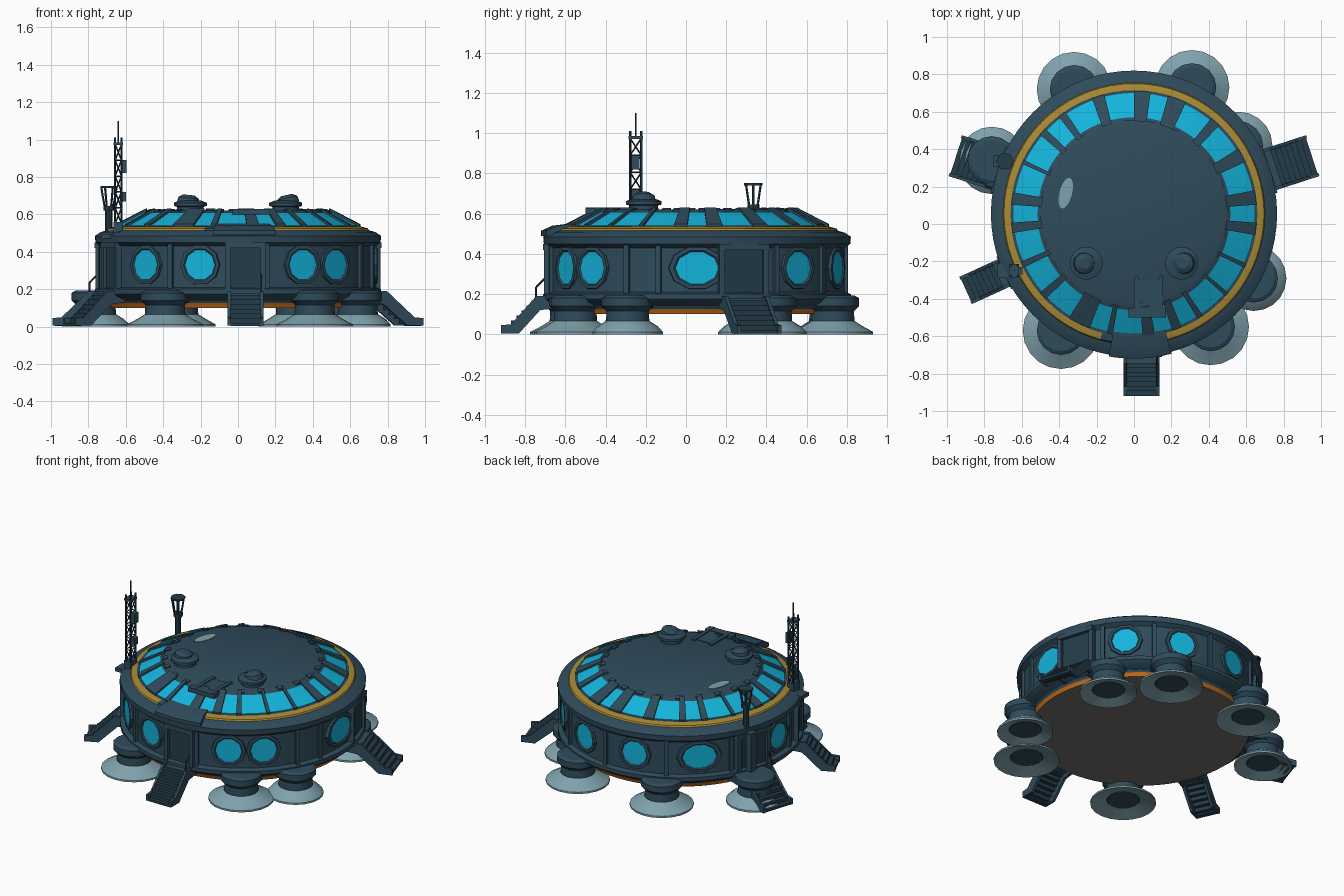
import bpy, bmesh, math
from mathutils import Matrix, Vector

if "Cube" in bpy.data.objects:
    bpy.data.objects.remove(bpy.data.objects["Cube"])

def lin(c):
    return tuple((v / 255 / 12.92 if v < 11 else ((v / 255 + .055) / 1.055) ** 2.4) for v in c) + (1,)

COLOURS = [("dark_blue_hull", (47, 75, 91)), ("cyan_glass", (20, 180, 220)), ("pale_pad", (128, 162, 172)),
           ("mustard_trim", (170, 138, 52)), ("orange_rim", (196, 108, 28)), ("brown_grey_underside", (118, 112, 108)),
           ("deep_blue_metal", (36, 60, 74))]
MATS = []
for n, c in COLOURS:
    m = bpy.data.materials.new(n)
    m.diffuse_color = lin(c)
    m.use_nodes = True
    m.node_tree.nodes["Principled BSDF"].inputs["Base Color"].default_value = m.diffuse_color
    MATS.append(m)
HULL, GLASS, PAD, TRIM, RIM, UNDER, METAL = range(7)
C = Matrix.Translation((0, .055, 0))

def frame(a):
    """Local frame: outward is -y, angle a in degrees counted from the front."""
    return C @ Matrix.Rotation(math.radians(a), 4, 'Z')

def finish(bm, name):
    bmesh.ops.recalc_face_normals(bm, faces=bm.faces)
    me = bpy.data.meshes.new(name)
    bm.to_mesh(me)
    bm.free()
    for m in MATS:
        me.materials.append(m)
    ob = bpy.data.objects.new(name, me)
    bpy.context.collection.objects.link(ob)
    return ob

def box(bm, M, lo, hi, mat=HULL):
    lo, hi = Vector(lo), Vector(hi)
    s = hi - lo
    T = M @ Matrix.Translation((lo + hi) / 2) @ Matrix.Diagonal((s.x, s.y, s.z, 1))
    for v in bmesh.ops.create_cube(bm, size=1, matrix=T)['verts']:
        for f in v.link_faces:
            f.material_index = mat

def rod(bm, M, p, q, r, n=6, r2=None, mat=METAL):
    p, q = Vector(p), Vector(q)
    d = q - p
    T = M @ Matrix.Translation((p + q) / 2) @ d.to_track_quat('Z', 'Y').to_matrix().to_4x4()
    res = bmesh.ops.create_cone(bm, cap_ends=True, segments=n, radius1=r, radius2=r if r2 is None else r2,
                                depth=d.length, matrix=T)
    for v in res['verts']:
        for f in v.link_faces:
            f.material_index = mat

def lathe(bm, M, prof, n, phase=0):
    """prof: (radius, z, material of the band up to the next point)"""
    rings = []
    for r, z, _ in prof:
        k = 1 if r == 0 else n
        rings.append([bm.verts.new(M @ Vector((r * math.sin(t), -r * math.cos(t), z)))
                      for t in (2 * math.pi * (i + phase) / n for i in range(k))])
    for (a, b), (_, _, mat) in zip(zip(rings, rings[1:]), prof):
        for i in range(n):
            vs = [a[i % len(a)], a[(i + 1) % len(a)], b[(i + 1) % len(b)], b[i % len(b)]]
            f = bm.faces.new(list(dict.fromkeys(vs)))
            f.material_index = mat

def sector(bm, a0, a1, prof, mat, n=4):
    """Sweep a closed (radius, z) section between two angles."""
    rings = []
    for i in range(n + 1):
        M = frame(a0 + (a1 - a0) * i / n)
        rings.append([bm.verts.new(M @ Vector((0, -r, z))) for r, z in prof])
    k = len(prof)
    fs = [bm.faces.new(rings[0]), bm.faces.new(rings[-1][::-1])]
    for a, b in zip(rings, rings[1:]):
        fs += [bm.faces.new((a[j], b[j], b[(j + 1) % k], a[(j + 1) % k])) for j in range(k)]
    for f in fs:
        f.material_index = mat

# Main hull: underside, orange rim, flanges, wall and roof
bm = bmesh.new()
lathe(bm, C, [(0, .10, UNDER), (.68, .10, RIM), (.69, .125, HULL), (.70, .14, HULL), (.75, .16, HULL),
              (.765, .175, HULL), (.765, .2, HULL), (.735, .21, HULL), (.735, .43, HULL), (.762, .45, HULL),
              (.765, .485, HULL), (.735, .505, HULL), (.70, .515, TRIM), (.695, .525, TRIM), (.66, .535, HULL),
              (.65, .535, HULL), (.505, .61, HULL), (.48, .62, HULL), (0, .62, HULL)], 72)
for f in bm.faces:  # trim ring is interrupted above the front door
    c = f.calc_center_median()
    if f.material_index == TRIM and c.y < 0 and -.2 < c.x < .17:
        f.material_index = HULL
finish(bm, "hull")

# Sloped skylight panels with raised ribs between them
def slope(r):
    return .535 + (.65 - r) * .075 / .145
def band(r0, r1, lift):
    return [(r0, slope(r0) - .01), (r1, slope(r1) - .01), (r1, slope(r1) + lift), (r0, slope(r0) + lift)]
wide = [18, 39, 58, 97, 117, 147, 163, 196, 213, 231, 267, 311, 327, 343]
narrow = [0, 78, 132, 180, 253, 284, 297]
panels = sorted([(a + 90, 7) for a in wide] + [(a + 90, 4.2) for a in narrow])
bm, ribs = bmesh.new(), bmesh.new()
for i, (a, h) in enumerate(panels):
    sector(bm, a - h, a + h, band(.645, .515, .004), GLASS)
    b, hb = panels[(i + 1) % len(panels)]
    if b < a:
        b += 360
    mid, half = (a + h + b - hb) / 2, max(.9, (b - hb - a - h) / 2)
    sector(ribs, mid - half, mid + half, band(.657, .495, .016), HULL, 2)
finish(bm, "skylight_glass")
finish(ribs, "skylight_ribs")

# Octagonal wall windows with thick frames
bm = bmesh.new()
for a in (-42, -16, 28, 45, 90, 133, 161, 192, 224, 270):
    s = 1.3 if a in (90, 224) else 1
    W = frame(a) @ Matrix.Translation((0, -.725, .33)) @ Matrix.Rotation(math.pi / 2, 4, 'X') @ Matrix.Diagonal((s, 1, 1, 1))
    lathe(bm, W, [(.112, -.02, HULL), (.108, .018, HULL), (.09, .02, HULL), (.083, .013, GLASS), (0, .013, GLASS)], 10, .5)
finish(bm, "wall_windows")

# Stairs: angle, sideways offset, half width, tip radius
STAIRS = [(0, .04, .095, .975), (108, 0, .115, 1.005), (252, 0, .115, 1.005), (294.5, 0, .08, .99)]
bm, doors, rails = bmesh.new(), bmesh.new(), bmesh.new()
for a, off, w, tip in STAIRS:
    M = frame(a) @ Matrix.Translation((off, 0, 0))
    for s in (-1, 1):  # stringers
        sec = [(.70, .19), (.80, .19), (tip - .05, .05), (tip, .045), (tip, .005), (tip - .09, .005), (.78, .12), (.70, .13)]
        sides = [[bm.verts.new(M @ Vector((s * x, -r, z))) for r, z in sec] for x in (w, w - .018)]
        bm.faces.new(sides[0])
        bm.faces.new(sides[1][::-1])
        for i in range(8):
            j = (i + 1) % 8
            bm.faces.new((sides[0][i], sides[0][j], sides[1][j], sides[1][i]))
        # door posts and short hand rails
        box(doors, M, (s * w - .014, -.76, .2), (s * w + .014, -.70, .45))
    n = 7
    box(bm, M, (-w + .01, -.80, .15), (w - .01, -.68, .18))
    for i in range(n):  # treads
        r0 = .79 + (tip - .80) * i / n
        z = .165 - .15 * i / (n - 1)
        box(bm, M, (-w + .015, -r0 - .034, max(z - .025, .004)), (w - .015, -r0, z + .004), METAL)
    box(doors, M, (-w + .015, -.742, .2), (w - .015, -.70, .42), METAL)
    box(doors, M, (-w - .015, -.765, .42), (w + .015, -.70, .45))
    if a in (0, 252):
        x = w - .01
        for r in (.755, .80):
            rod(rails, M, (x, -r, .18), (x, -r, .28 - (r - .755)), .005)
        rod(rails, M, (x, -.755, .28), (x, -.80, .235), .005)
finish(bm, "stairs")
finish(doors, "doorways")
finish(rails, "hand_rails")

# Wall pilasters
bm = bmesh.new()
for a in (-60, -29, 12, 62, 75, 122, 147, 176, 208, 240, 262, 280):
    sector(bm, a - 1, a + 1, [(.72, .2), (.752, .2), (.752, .45), (.72, .45)], HULL, 1)
finish(bm, "wall_pilasters")

# Canopy over the front door and roof hatch rails behind it
bm = bmesh.new()
sector(bm, -10, 15, [(.64, .50), (.775, .49), (.775, .515), (.72, .54), (.64, .55)], HULL, 8)
I = Matrix()
for x in (.0, .13):
    box(bm, I, (x, -.50, .615), (x + .025, -.28, .63))
box(bm, I, (.025, -.45, .615), (.13, -.30, .624))
box(bm, I, (-.03, -.50, .60), (.17, -.45, .628))
finish(bm, "canopy_and_hatch")

# Roof rim curb with small clamps
bm = bmesh.new()
for k in range(24):
    sector(bm, k * 15 + 1, k * 15 + 6, [(.47, .615), (.50, .605), (.50, .62), (.47, .628)], HULL, 2)
finish(bm, "roof_clamps")

# Two roof vents with tilted caps
bm = bmesh.new()
for s in (-1, 1):
    V = Matrix.Translation((s * .255, -.21, .62))
    lathe(bm, V, [(.07, -.01, HULL), (.07, .02, HULL), (.088, .025, HULL), (.088, .042, HULL), (.055, .055, HULL), (0, .055, HULL)], 20)
    T = V @ Matrix.Translation((s * .01, 0, .058)) @ Matrix.Rotation(-s * .22 if s > 0 else .1, 4, 'Y')
    lathe(bm, T, [(0, -.02, HULL), (.06, -.02, HULL), (.055, .01, HULL), (.03, .026, HULL), (0, .026, HULL)], 12)
finish(bm, "roof_vents")

# Pale plate on the roof
bm = bmesh.new()
P = Matrix.Translation((-.365, .165, .62)) @ Matrix.Rotation(-.25, 4, 'Z') @ Matrix.Diagonal((.4, 1, 1, 1))
lathe(bm, P, [(.085, -.002, PAD), (.085, .004, PAD), (0, .004, PAD)], 16)
finish(bm, "roof_plate")

# Landing legs: pale flared pads and dark columns
pads, cols = bmesh.new(), bmesh.new()
for x, y, r in ((-.32, .72, .2), (.31, .73, .2), (.56, .42, .18), (.64, -.29, .175), (.41, -.55, .205),
                (-.39, -.57, .205), (-.76, .34, .18)):
    L = Matrix.Translation((x, y, 0))
    lathe(pads, L, [(.09, .03, PAD), (r - .02, .006, PAD), (r, 0, PAD), (r, .012, PAD), (.15, .04, PAD), (.11, .065, PAD)], 20)
    lathe(cols, L, [(0, .022, HULL), (.10, .022, HULL), (.125, .05, HULL), (.108, .065, HULL), (.105, .115, HULL),
                    (.13, .14, HULL), (.13, .18, HULL), (.11, .192, HULL), (0, .192, HULL)], 16)
    d = Vector((x, y - .055, 0))
    a = math.degrees(math.atan2(d.x, -d.y))
    box(cols, frame(a), (-.12, -d.length, .13), (.12, -.62, .185))
finish(pads, "foot_pads")
finish(cols, "leg_columns")

# Tall lattice mast with antenna boxes
bm = bmesh.new()
A = Matrix.Translation((-.64, -.25, 0))
cor = [(-.017, -.028), (.017, -.028), (.017, .028), (-.017, .028)]
for i in range(4):
    (x, y), (u, v) = cor[i], cor[(i + 1) % 4]
    rod(bm, A, (x, y, .48), (x, y, 1.01), .006)
    for k in range(6):
        z = .55 + k * .085
        rod(bm, A, (x, y, z), (u, v, z), .004, 4)
        rod(bm, A, (x, y, z), (u, v, z + .085 if k < 5 else z), .004, 4)
rod(bm, A, (0, 0, .98), (0, 0, 1.10), .004)
box(bm, A, (-.025, -.035, .5), (.025, .035, .56))
box(bm, A, (-.025, -.035, .97), (.025, .035, .985))
box(bm, A, (.015, -.02, .82), (.045, .02, .89))
box(bm, A, (.01, -.02, .67), (.042, .02, .72))
box(bm, A, (-.09, -.04, .47), (.03, .04, .495))
finish(bm, "lattice_mast")

# Short beacon mast with a flared basket
bm = bmesh.new()
B = Matrix.Translation((-.69, .335, 0))
rod(bm, B, (0, 0, .45), (0, 0, .63), .02, 8)
rod(bm, B, (0, 0, .62), (0, 0, .645), .03, 8)
rod(bm, B, (0, 0, .74), (0, 0, .752), .046, 8)
for k in range(6):
    c, s = math.cos(k * math.pi / 3), math.sin(k * math.pi / 3)
    rod(bm, B, (.022 * c, .022 * s, .63), (.042 * c, .042 * s, .745), .006, 5)
box(bm, B, (-.06, -.03, .2), (-.02, .03, .46))
finish(bm, "beacon_mast")

bpy.ops.object.select_all(action='SELECT')
bpy.context.view_layer.objects.active = bpy.data.objects["hull"]
bpy.ops.object.shade_smooth_by_angle(angle=math.radians(25))
